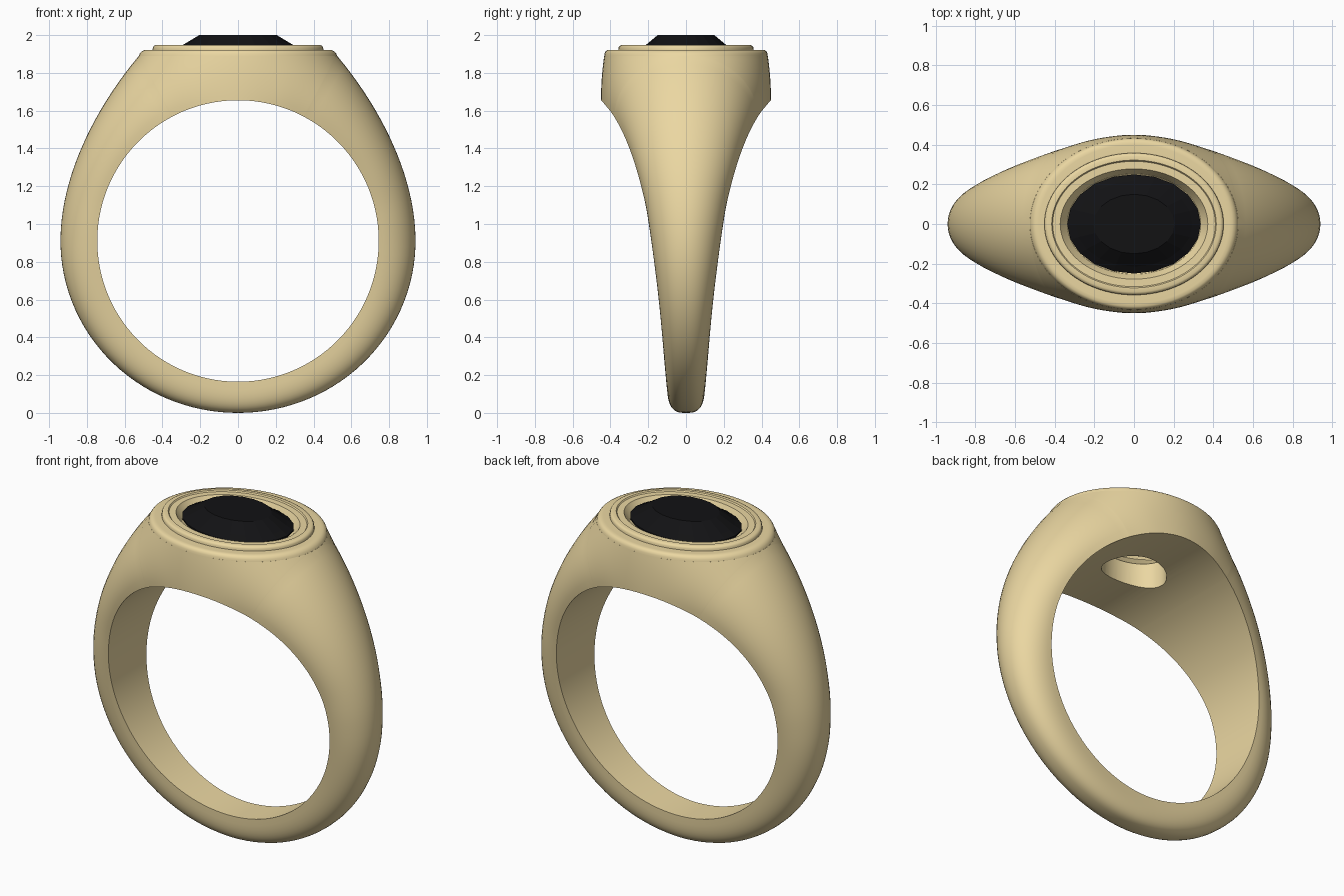
import bpy, bmesh, math
from math import sin, cos, pi, radians, degrees, atan2, acos

if "Cube" in bpy.data.objects:
    bpy.data.objects.remove(bpy.data.objects["Cube"])

CZ, RI = 0.91, 0.745             # finger hole centre height and radius
RIM_A, RIM_B, RIM_Z = 0.525, 0.433, 1.89
T0 = atan2(RIM_A, RIM_Z - CZ)    # angle where the head ends


def material(name, rgb):
    m = bpy.data.materials.new(name)
    m.diffuse_color = (*rgb, 1)
    m.use_nodes = True
    m.node_tree.nodes["Principled BSDF"].inputs["Base Color"].default_value = m.diffuse_color
    return m


gold = material("gold", (0.83, 0.68, 0.36))
black = material("black_stone", (0.006, 0.006, 0.007))


def finish(name, bm, mat):
    bmesh.ops.recalc_face_normals(bm, faces=bm.faces[:])
    me = bpy.data.meshes.new(name)
    bm.to_mesh(me)
    bm.free()
    ob = bpy.data.objects.new(name, me)
    bpy.context.collection.objects.link(ob)
    me.materials.append(mat)
    return ob


def smooth(ob, angle):
    bpy.ops.object.select_all(action='DESELECT')
    ob.select_set(True)
    bpy.context.view_layer.objects.active = ob
    bpy.ops.object.shade_smooth_by_angle(angle=radians(angle))


def oval_loft(name, rings, n, mat, closed=False, caps=True):
    """Stack of ovals (half x, half y, z) joined by quads."""
    bm = bmesh.new()
    loops = [[bm.verts.new((a * cos(2 * pi * i / n), b * sin(2 * pi * i / n), z))
              for i in range(n)] for a, b, z in rings]
    pairs = list(zip(loops, loops[1:]))
    if closed:
        pairs.append((loops[-1], loops[0]))
    for p, q in pairs:
        for i in range(n):
            j = (i + 1) % n
            bm.faces.new((p[i], p[j], q[j], q[i]))
    if caps and not closed:
        bm.faces.new(loops[0])
        bm.faces.new(loops[-1])
    return finish(name, bm, mat)


WIDTHS = [(0, .45), (14, .43), (28, .38), (46, .31), (63, .25), (79, .205),
          (114, .145), (145, .115), (180, .10)]


def half_width(deg):
    """Smooth interpolation of the band half width."""
    def slope(i):
        if i in (0, len(WIDTHS) - 1):
            return 0
        (a, p), (b, q) = WIDTHS[i - 1], WIDTHS[i + 1]
        return (q - p) / (b - a)
    for i in range(len(WIDTHS) - 1):
        (a, p), (b, q) = WIDTHS[i:i + 2]
        if deg <= b + 1e-6:
            h = b - a
            s = (deg - a) / h
            return (p * (2*s**3 - 3*s*s + 1) + q * (3*s*s - 2*s**3)
                    + h * slope(i) * (s**3 - 2*s*s + s) + h * slope(i + 1) * (s**3 - s*s))
    return WIDTHS[-1][1]


def outer_radius(deg):
    if deg < 90:
        return 0.94 + (RIM_A / sin(T0) - 0.94) * ((90 - deg) / (90 - degrees(T0))) ** 2.8
    s = (deg - 90) / 90
    return 0.94 - 0.03 * s * s * (3 - 2 * s)


# Band: cross-sections swept round the finger hole, widening to a flat oval head
HEAD, REST, ROWS = 40, 100, 12
columns = []                     # (angle, half width of the flat top)
for i in range(HEAD + 1):
    f = -pi / 2 + pi * i / HEAD
    columns.append((atan2(RIM_A * sin(f), RIM_Z - CZ), RIM_B * max(0, cos(f))))
for i in range(1, REST):
    columns.append((T0 + (2 * pi - 2 * T0) * i / REST, 0))

bm = bmesh.new()
grid = []
for k, (th, top) in enumerate(columns):
    deg = degrees(abs(th))
    deg = min(deg, 360 - deg)
    w = half_width(deg)
    rtop = (RIM_Z - CZ) / cos(th) if k <= HEAD else outer_radius(deg)
    power = 2 / (2 + max(0, deg - 90) / 90)
    tmax = acos(min(1, top / w))
    col = []
    for r in range(ROWS + 1):
        t = tmax * r / ROWS
        rad = RI + (rtop - RI) * (sin(t) / sin(tmax)) ** power
        y = w * max(0, cos(t)) ** power if r < ROWS else top
        col.append((rad * sin(th), y, CZ + rad * cos(th)))
    front = [bm.verts.new((x, -y, z)) for x, y, z in col]
    back = [bm.verts.new((x, y, z)) for x, y, z in col]
    grid.append((front, back))
for k in range(len(grid)):
    (f0, b0), (f1, b1) = grid[k], grid[(k + 1) % len(grid)]
    for r in range(ROWS):
        bm.faces.new((f0[r], f1[r], f1[r + 1], f0[r + 1]))
        bm.faces.new((b0[r], b0[r + 1], b1[r + 1], b1[r]))
    bm.faces.new((f0[0], b0[0], b1[0], f1[0]))
bm.faces.new([grid[k][0][ROWS] for k in range(HEAD + 1)]
             + [grid[k][1][ROWS] for k in range(HEAD - 1, 0, -1)])
bmesh.ops.remove_doubles(bm, verts=bm.verts[:], dist=1e-5)
band = finish("ring_band", bm, gold)

# Opening below the stone
cutter = oval_loft("seat_cutter", [(.20, .15, 1.5), (.20, .15, 1.79),
                                   (.335, .252, 1.885), (.335, .252, 1.96)], 64, gold)
cutter.hide_render = True
mod = band.modifiers.new("seat", 'BOOLEAN')
mod.operation, mod.solver, mod.object = 'DIFFERENCE', 'EXACT', cutter
bpy.context.view_layer.objects.active = band
bpy.ops.object.modifier_apply(modifier="seat")
bpy.data.objects.remove(cutter)
smooth(band, 35)

# Rounded head rim with stepped bezel mouldings
bezel = oval_loft("bezel", [
    (.525, .433, 1.888), (.520, .431, 1.902), (.510, .426, 1.914), (.496, .416, 1.921),
    (.480, .400, 1.922), (.452, .358, 1.922), (.451, .357, 1.934), (.446, .352, 1.943),
    (.436, .343, 1.947), (.415, .322, 1.947), (.410, .316, 1.940), (.372, .278, 1.940),
    (.366, .272, 1.930), (.335, .252, 1.888)], 96, gold, closed=True)
smooth(bezel, 40)

# Faceted oval stone
oval_loft("stone", [(.10, .075, 1.79), (.30, .22, 1.895), (.337, .25, 1.915),
                    (.337, .25, 1.925), (.295, .215, 1.946), (.205, .15, 2.0)], 20, black)
